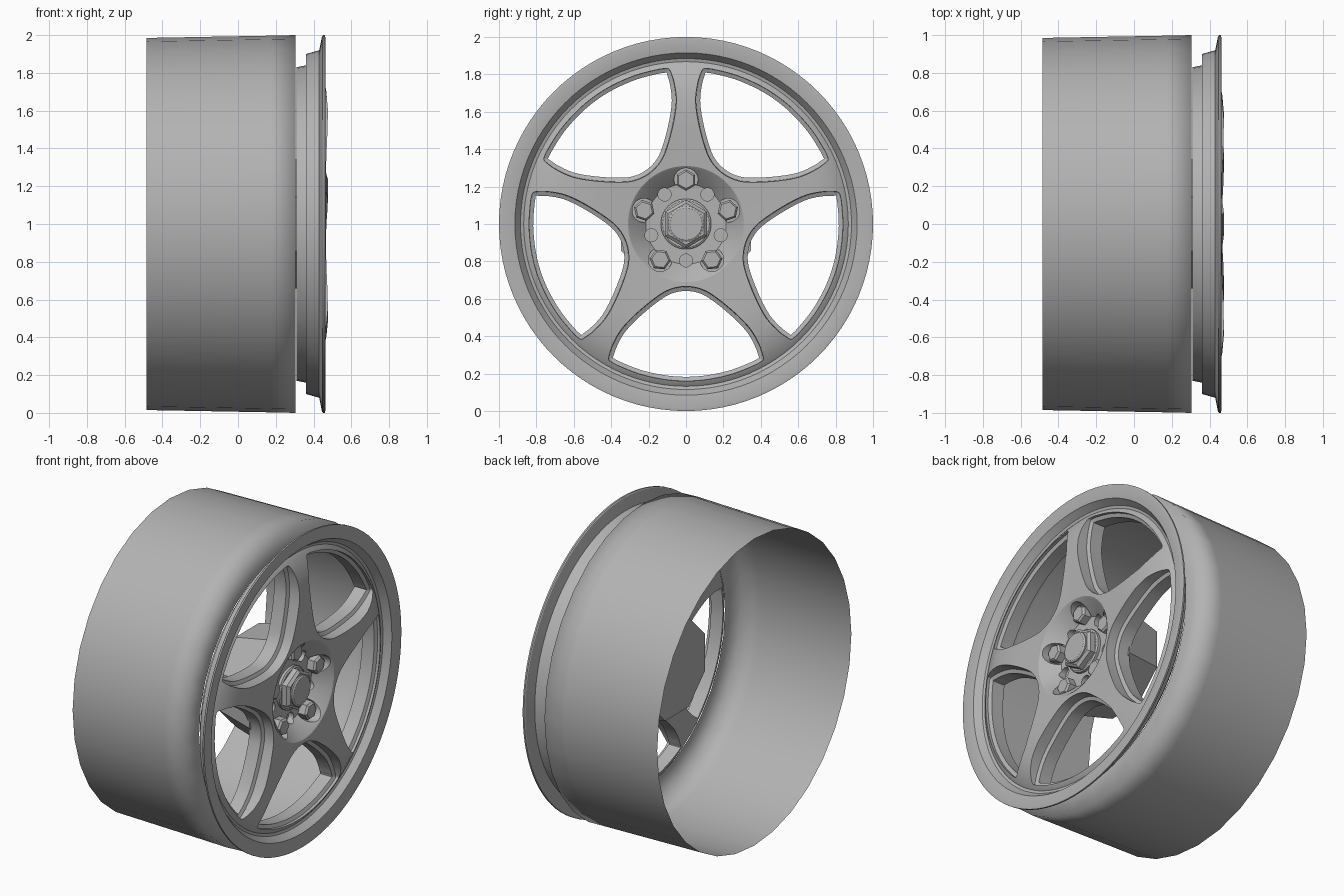
import bpy, bmesh
from math import sin, cos, pi, radians
from mathutils import Vector

cube = bpy.data.objects.get("Cube")
if cube:
    bpy.data.objects.remove(cube)

grey = bpy.data.materials.new("wheel_grey")
grey.use_nodes = True
COLOUR = (0.45, 0.45, 0.45, 1)
grey.diffuse_color = COLOUR
grey.node_tree.nodes["Principled BSDF"].inputs["Base Color"].default_value = COLOUR


def ring(x, r, n, phase=0.0, cy=0.0, cz=0.0):
    """Circle of n points facing along x, around the wheel axis at z = 1."""
    return [Vector((x, cy + r * cos(phase + 2 * pi * i / n),
                    1 + cz + r * sin(phase + 2 * pi * i / n))) for i in range(n)]


def loft(bm, loops, caps=True):
    """Skin a row of equal-sized loops."""
    rows = [[bm.verts.new(p) for p in loop] for loop in loops]
    n = len(rows[0])
    for a, b in zip(rows, rows[1:]):
        for i in range(n):
            j = (i + 1) % n
            bm.faces.new((a[i], a[j], b[j], b[i]))
    if caps:
        bm.faces.new(rows[0][::-1])
        bm.faces.new(rows[-1])


def make(name, bm):
    bmesh.ops.recalc_face_normals(bm, faces=bm.faces)
    mesh = bpy.data.meshes.new(name)
    bm.to_mesh(mesh)
    bm.free()
    mesh.materials.append(grey)
    obj = bpy.data.objects.new(name, mesh)
    bpy.context.collection.objects.link(obj)
    return obj


def smooth(obj, angle):
    bpy.ops.object.select_all(action="DESELECT")
    obj.select_set(True)
    bpy.context.view_layer.objects.active = obj
    bpy.ops.object.shade_smooth_by_angle(angle=radians(angle))


def turned(name, profile, n, caps=True, phase=0.0, cy=0.0, cz=0.0):
    bm = bmesh.new()
    loft(bm, [ring(x, r, n, phase, cy, cz) for x, r in profile], caps)
    return make(name, bm)


def spline(points, steps=4):
    """Closed Catmull-Rom curve through 2D points."""
    out, n = [], len(points)
    for i in range(n):
        p0, p1, p2, p3 = (points[(i + k - 1) % n] for k in range(4))
        for s in range(steps):
            t = s / steps
            out.append(0.5 * (2 * p1 + (p2 - p0) * t + (2 * p0 - 5 * p1 + 4 * p2 - p3) * t * t
                              + (3 * p1 - p0 - 3 * p2 + p3) * t ** 3))
    return out


def inset(points, d):
    """Move each point of a counter-clockwise outline inward."""
    out, n = [], len(points)
    for i, p in enumerate(points):
        e1 = (p - points[i - 1]).normalized()
        e2 = (points[(i + 1) % n] - p).normalized()
        t = (e1 + e2).normalized()
        out.append(p + d * Vector((-t.y, t.x)))
    return out


# Barrel: thin open shell with an inward front wall
barrel = turned("barrel", [(-0.485, 0.985), (0.17, 0.997), (0.305, 1.0), (0.305, 0.83)], 32, caps=False)
smooth(barrel, 120)

# Wheel face: turned disc with flange, bowed spoke surface and dished hub
face = turned("wheel_face", [
    (0.31, 0.02), (0.31, 0.83), (0.36, 0.84), (0.36, 0.90), (0.43, 0.92), (0.445, 0.995),
    (0.45, 1.0), (0.46, 1.0), (0.463, 0.985), (0.452, 0.915), (0.41, 0.885), (0.405, 0.868),
    (0.415, 0.855), (0.442, 0.80), (0.458, 0.75), (0.468, 0.70), (0.476, 0.60), (0.474, 0.50),
    (0.469, 0.40), (0.465, 0.31), (0.458, 0.30), (0.37, 0.215), (0.365, 0.02)], 96)

# Half outline of one window as (sideways, outward), then mirrored
half = [(0, 0.33), (0.09, 0.347), (0.17, 0.395), (0.273, 0.481), (0.349, 0.562), (0.394, 0.641),
        (0.412, 0.69), (0.418, 0.725), (0.40, 0.743), (0.36, 0.764), (0.25, 0.807),
        (0.12, 0.836), (0, 0.845)]
outline = [Vector(p) for p in half] + [Vector((-u, v)) for u, v in half[-2:0:-1]]

# Cutter: five stepped windows, five bolt pockets, five small holes
bm = bmesh.new()
levels = [(0.25, 0.028), (0.395, 0.028), (0.405, 0.006), (0.55, 0.0)]
curves = [(x, spline(inset(outline, d))) for x, d in levels]
for k in range(5):
    a = radians(270 + 72 * k)
    out, side = Vector((0, cos(a), sin(a))), Vector((0, -sin(a), cos(a)))
    loft(bm, [[Vector((x, 0, 1)) + out * p.y + side * p.x for p in c] for x, c in curves])
    b = a + pi
    loft(bm, [ring(x, 0.064, 24, b, 0.235 * cos(b), 0.235 * sin(b)) for x in (0.372, 0.55)])
    loft(bm, [ring(x, 0.035, 16, a, 0.195 * cos(a), 0.195 * sin(a)) for x in (0.335, 0.55)])
cutter = make("window_cutter", bm)
cutter.hide_render = True

cut = face.modifiers.new("windows", "BOOLEAN")
cut.operation = "DIFFERENCE"
cut.solver = "EXACT"
cut.object = cutter
bpy.ops.object.select_all(action="DESELECT")
face.select_set(True)
bpy.context.view_layer.objects.active = face
bpy.ops.object.modifier_apply(modifier=cut.name)
bpy.data.objects.remove(cutter)
smooth(face, 25)

# Eight-sided hub block behind the spokes
turned("hub_block", [(0.065, 0.31), (0.325, 0.375)], 8, phase=pi / 8)

# Wheel bolts
for k in range(5):
    a = radians(90 + 72 * k)
    turned(f"bolt_{k + 1}", [(0.36, 0.057), (0.415, 0.057), (0.427, 0.046)], 6,
           phase=a, cy=0.235 * cos(a), cz=0.235 * sin(a))

# Centre nut: washer, hexagon and round cap
smooth(turned("centre_washer", [(0.355, 0.135), (0.385, 0.135), (0.392, 0.125)], 40), 25)
turned("centre_nut", [(0.38, 0.13), (0.425, 0.13), (0.44, 0.112)], 6, phase=pi / 2)
smooth(turned("centre_cap", [(0.43, 0.095), (0.448, 0.095), (0.455, 0.085)], 32), 25)
